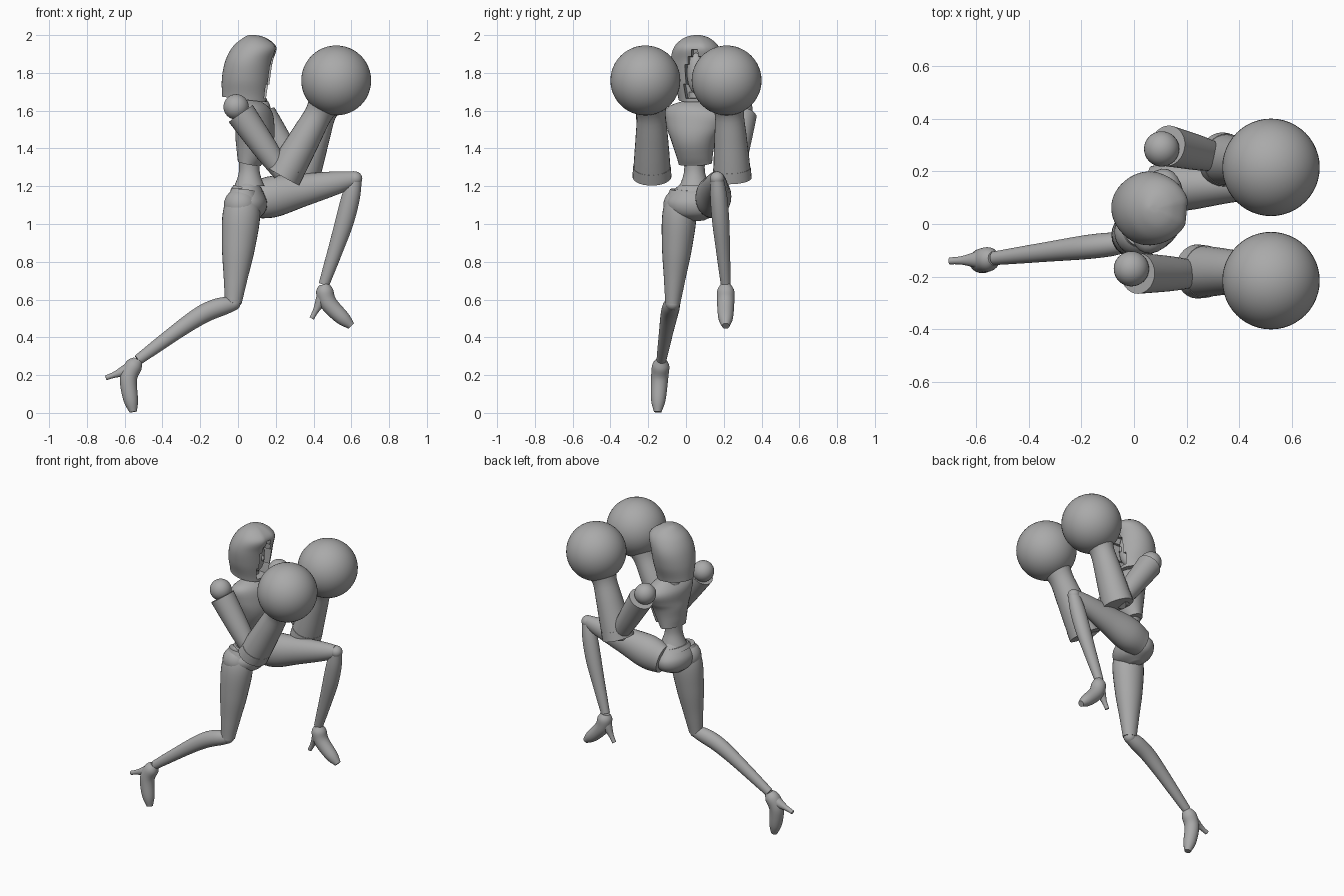
import bpy, bmesh, math
from mathutils import Vector

default_cube = bpy.data.objects.get("Cube")
if default_cube:
    bpy.data.objects.remove(default_cube, do_unlink=True)

grey = bpy.data.materials.new("plain grey")
grey.use_nodes = True
grey.diffuse_color = (.4, .4, .4, 1)
grey.node_tree.nodes["Principled BSDF"].inputs["Base Color"].default_value = grey.diffuse_color

ACROSS = Vector((0, 1, 0))
CHEST_ACROSS = Vector((-.25, -1, 0)).normalized()
HEAD_FORWARD = Vector((1, -.1, 0)).normalized()
HEAD_ACROSS = Vector((.1, 1, 0)).normalized()


def finish(name, bm):
    """Turn the bmesh into a grey object, smooth except at sharp edges."""
    bmesh.ops.recalc_face_normals(bm, faces=bm.faces)
    mesh = bpy.data.meshes.new(name)
    bm.to_mesh(mesh)
    bm.free()
    mesh.materials.append(grey)
    obj = bpy.data.objects.new(name, mesh)
    bpy.context.collection.objects.link(obj)
    bpy.ops.object.select_all(action='DESELECT')
    obj.select_set(True)
    bpy.context.view_layer.objects.active = obj
    bpy.ops.object.shade_smooth_by_angle(angle=math.radians(40))


def sample(values, t):
    """Smooth curve through evenly spaced numbers or points."""
    last = len(values) - 1
    i = min(int(t * last), last - 1)
    u = t * last - i
    before, start = values[max(i - 1, 0)], values[i]
    end, after = values[i + 1], values[min(i + 2, last)]
    slope_in, slope_out = (end - before) / 2, (after - start) / 2
    ease = u * u * (3 - 2 * u)
    return (start * (1 - ease) + end * ease
            + slope_in * (u * (1 - u) ** 2) - slope_out * (u * u * (1 - u)))


def skin(rings):
    """Bridge rings of points and cap both ends."""
    bm = bmesh.new()
    loops = [[bm.verts.new(point) for point in ring] for ring in rings]
    for low, high in zip(loops, loops[1:]):
        for j in range(len(low)):
            bm.faces.new((low[j - 1], low[j], high[j], high[j - 1]))
    bm.faces.new(loops[0])
    bm.faces.new(loops[-1])
    bmesh.ops.recalc_face_normals(bm, faces=bm.faces)
    return bm


def loft(name, path, widths, depths, across=ACROSS, steps=24, sides=28):
    """Sweep an ellipse along a path; depths is a list, or a ratio to the widths."""
    if not isinstance(depths, list):
        depths = [width * depths for width in widths]
    path = [Vector(point) for point in path]
    times = [i / steps for i in range(steps + 1)]
    points = [sample(path, t) for t in times]
    rings = []
    for i, t in enumerate(times):
        tangent = (points[min(i + 1, steps)] - points[max(i - 1, 0)]).normalized()
        u = (across - tangent * across.dot(tangent)).normalized()
        v = tangent.cross(u)
        w, d = sample(widths, t), sample(depths, t)
        angles = [math.tau * j / sides for j in range(sides)]
        rings.append([points[i] + u * w * math.cos(a) + v * d * math.sin(a) for a in angles])
    finish(name, skin(rings))


def ball(name, centre, radii, segments=32):
    bm = bmesh.new()
    bmesh.ops.create_uvsphere(bm, u_segments=segments, v_segments=segments // 2, radius=1)
    bmesh.ops.scale(bm, vec=Vector(radii), verts=bm.verts)
    bmesh.ops.translate(bm, vec=Vector(centre), verts=bm.verts)
    finish(name, bm)


def hood(name, backs, fronts, widths, bottom=1.66, height=.34, steps=30, sides=48):
    """Egg sections with a flattened front, then a recessed face opening."""
    middle = Vector((0, .065, 0))
    rings = []
    for i in range(steps + 1):
        t = i / steps
        z = bottom + height * math.sin(t * math.pi / 2)
        back, front, width = (sample(values, t) for values in (backs, fronts, widths))
        flat = .93
        reach = (front - back) / (1 + flat)
        ring = []
        for j in range(sides):
            a = math.tau * j / sides
            f = back + reach * (1 + min(math.cos(a), flat))
            droop = max(0, 1 - 3 * t) * (.03 - f) / 8
            ring.append(middle + HEAD_FORWARD * f + HEAD_ACROSS * width * math.sin(a)
                        + Vector((0, 0, z + droop)))
        rings.append(ring)
    bm = skin(rings)

    def in_opening(face):
        spot = face.calc_center_median() - middle
        rise = (spot.z - bottom) / (height * .82)
        arch = .055 * min(1, 2.5 * (1 - rise))
        return face.normal.x > .5 and .03 < rise and abs(spot.dot(HEAD_ACROSS)) < arch

    opening = [face for face in bm.faces if in_opening(face)]
    bmesh.ops.inset_region(bm, faces=opening, thickness=.004)
    inner = {v for face in opening for v in face.verts}
    bmesh.ops.translate(bm, vec=HEAD_FORWARD * -.08, verts=list(inner))
    finish(name, bm)


# Head
hood("hood", backs=[-.085, -.085, -.068, -.03, .025, .06],
     fronts=[.15, .165, .18, .2, .15, .09], widths=[.1, .13, .14, .12, .07, .01])
ball("face", (.1, .055, 1.8), (.05, .05, .11))
ball("nose", (.15, .05, 1.79), (.01, .01, .02), 16)
loft("neck", [(.06, .06, 1.56), (.06, .06, 1.7)], [.05, .045], 1)

# Torso
loft("vest", [(.06, .05, 1.32), (.09, .04, 1.48), (.075, .06, 1.65)],
     [.09, .1, .12, .15, .16, .06], [.06, .08, .1, .1, .09, .04], CHEST_ACROSS)
loft("waist", [(.06, .045, 1.36), (.06, .045, 1.2)], [.06, .055, .08], 1)
loft("pelvis", [(.06, .045, 1.22), (.035, .05, 1.02)], [.07, .11, .15, .13, .05], .72)
ball("right_buttock", (.015, -.03, 1.1), (.09, .09, .09))
loft("belt", [(.055, .045, 1.19), (.05, .045, 1.165)], [.1, .115], .8)

# Arms with round gloves: shoulder, elbow, cuff, wrist, fist
arms = {
    "right": [(-.01, -.17, 1.62), (.235, -.19, 1.27), (.24, -.18, 1.25),
              (.425, -.185, 1.58), (.52, -.215, 1.76)],
    "left": [(.105, .285, 1.61), (.33, .25, 1.26), (.335, .245, 1.24),
             (.445, .23, 1.58), (.52, .215, 1.76)],
}
for side, joints in arms.items():
    shoulder, elbow, cuff, wrist, fist = map(Vector, joints)
    outward = ACROSS * math.copysign(.015, shoulder.y)
    ball(side + "_shoulder", shoulder, [.067] * 3)
    loft(side + "_upper_arm", [shoulder.lerp(elbow, .1) + outward, elbow], [.078, .068, .05], 1)
    loft(side + "_forearm", [cuff, wrist, fist], [.1, .095, .085, .077, .095, .09, .08], .95)
    loft(side + "_cuff", [cuff, cuff.lerp(wrist, .16)], [.103, .1], .93)
    ball(side + "_glove", fist, [.185] * 3, 48)

# Thighs
thighs = {
    "right": ([(.03, -.025, 1.18), (-.025, -.07, .58)], [.06, .09, .08, .056, .04], 1.1),
    "left": ([(.07, .14, 1.12), (.62, .165, 1.24)], [.08, .095, .075, .055, .035], 1.15),
}
for side, (path, widths, depth) in thighs.items():
    loft(side + "_thigh", path, widths, depth)
    ball(side + "_knee", path[-1], [.038] * 3)

# Lower legs and high heeled shoes: knee, calf, ankle, arch, toe, heel
feet = {
    "right": [(-.02, -.07, .58), (-.2, -.09, .515), (-.53, -.13, .28),
              (-.58, -.14, .18), (-.555, -.15, .005), (-.7, -.14, .185)],
    "left": [(.62, .165, 1.24), (.56, .185, 1), (.455, .21, .68),
             (.48, .21, .58), (.6, .21, .46), (.39, .21, .5)],
}
for side, joints in feet.items():
    knee, calf, ankle, arch, toe, heel = map(Vector, joints)
    loft(side + "_shin", [knee, calf, ankle], [.034, .045, .045, .035, .026], 1.08)
    loft(side + "_shoe", [ankle, arch, toe], [.027, .045, .046, .044, .038, .02], 1)
    loft(side + "_heel", [ankle.lerp(arch, .4), heel], [.045, .032, .016, .013], 1)
